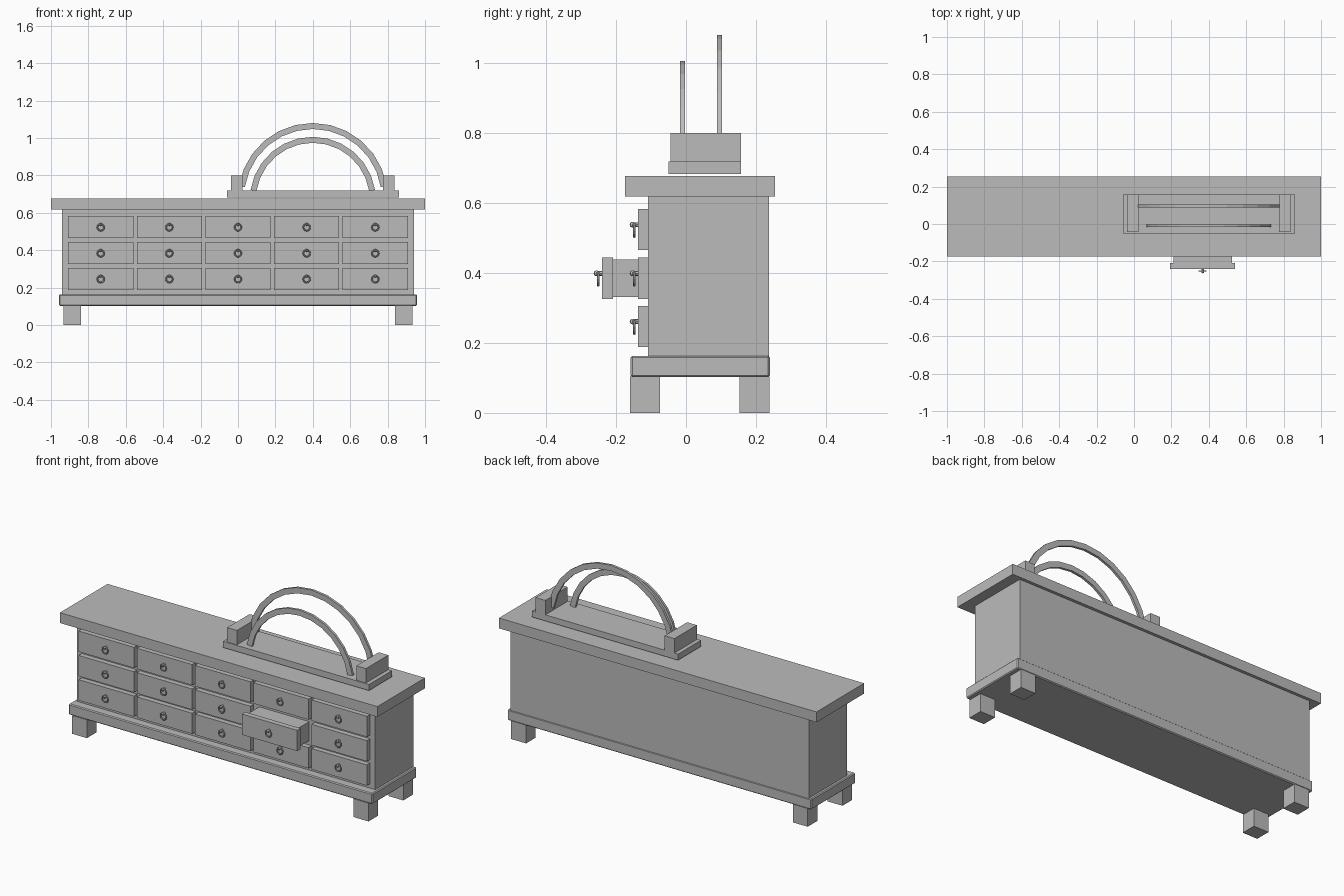
import bpy
import bmesh
from math import radians, cos, sin, pi
from mathutils import Matrix, Vector

cube = bpy.data.objects.get("Cube")
if cube:
    bpy.data.objects.remove(cube, do_unlink=True)

grey = bpy.data.materials.new("plain grey")
grey.use_nodes = True
COLOUR = (0.5, 0.5, 0.5, 1)
grey.diffuse_color = COLOUR
grey.node_tree.nodes["Principled BSDF"].inputs["Base Color"].default_value = COLOUR


def finish(name, bm):
    """Turn a bmesh into a grey object in the scene."""
    bmesh.ops.recalc_face_normals(bm, faces=bm.faces)
    mesh = bpy.data.meshes.new(name)
    bm.to_mesh(mesh)
    bm.free()
    mesh.materials.append(grey)
    obj = bpy.data.objects.new(name, mesh)
    bpy.context.collection.objects.link(obj)
    return obj


def add_box(bm, x, y, z):
    """Add a box from (low, high) pairs on each axis."""
    low, high = Vector((x[0], y[0], z[0])), Vector((x[1], y[1], z[1]))
    matrix = Matrix.Translation((low + high) / 2) @ Matrix.Diagonal((*(high - low), 1))
    bmesh.ops.create_cube(bm, size=1, matrix=matrix)


def box(name, x, y, z, bevel=0):
    bm = bmesh.new()
    add_box(bm, x, y, z)
    if bevel:
        bmesh.ops.bevel(bm, geom=bm.edges[:], offset=bevel, segments=1, affect='EDGES')
    return finish(name, bm)


def ring_pull(name, x, y, z):
    """Small post and knob with a ring hanging from it."""
    bm = bmesh.new()
    turn = Matrix.Rotation(radians(90), 4, 'X')
    bmesh.ops.create_cone(bm, cap_ends=True, segments=8, radius1=0.007, radius2=0.007,
                          depth=0.02, matrix=Matrix.Translation((x, y - 0.008, z + 0.014)) @ turn)
    bmesh.ops.create_uvsphere(bm, u_segments=8, v_segments=6, radius=0.008,
                              matrix=Matrix.Translation((x, y - 0.016, z + 0.014)))
    around, tube = 12, 6
    rows = []
    for i in range(around):
        a = 2 * pi * i / around
        row = []
        for j in range(tube):
            b = 2 * pi * j / tube
            r = 0.018 + 0.004 * cos(b)
            row.append(bm.verts.new((x + r * cos(a), y - 0.011 + 0.004 * sin(b), z + r * sin(a) - 0.002)))
        rows.append(row)
    for i in range(around):
        for j in range(tube):
            n, m = (i + 1) % around, (j + 1) % tube
            bm.faces.new((rows[i][j], rows[n][j], rows[n][m], rows[i][m]))
    finish(name, bm)


def arch(name, radius, top, y, thick=0.032, end=9, steps=12):
    """Flat bent strip, a little less than a half circle."""
    bm = bmesh.new()
    loops = []
    for i in range(steps + 1):
        a = radians(end + (180 - 2 * end) * i / steps)
        corners = ((radius, y[0]), (radius, y[1]), (radius - thick, y[1]), (radius - thick, y[0]))
        loops.append([bm.verts.new((0.4 + r * cos(a), d, top - radius + r * sin(a)))
                      for r, d in corners])
    for a, b in zip(loops, loops[1:]):
        for j in range(4):
            k = (j + 1) % 4
            bm.faces.new((a[j], b[j], b[k], a[k]))
    bm.faces.new(loops[0])
    bm.faces.new(loops[-1])
    finish(name, bm)


# Cabinet
box("cabinet_body", (-0.94, 0.94), (-0.108, 0.237), (0.15, 0.625))
box("base_plinth", (-0.957, 0.957), (-0.158, 0.24), (0.102, 0.163), bevel=0.005)
box("counter_top", (-1, 1), (-0.174, 0.254), (0.618, 0.677))

# Feet
for side, sx in (("right", -1), ("left", 1)):
    for end, y in (("front", (-0.16, -0.074)), ("back", (0.153, 0.239))):
        box(f"{end}_{side}_foot", sorted((sx * 0.84, sx * 0.934)), y, (0, 0.104))

# Drawers, one of them pulled out
for row, z in enumerate((0.247, 0.385, 0.524)):
    for col in range(5):
        x = (col - 2) * 0.367
        pulled = row == 1 and col == 3
        front = -0.24 if pulled else -0.137
        label = f"{row + 1}_{col + 1}"
        box(f"drawer_front_{label}", (x - 0.174, x + 0.174), (front, front + 0.031),
            (z - 0.059, z + 0.059))
        if pulled:
            box("open_drawer_box", (x - 0.157, x + 0.157), (front + 0.03, -0.1),
                (z - 0.054, z + 0.054))
        ring_pull(f"ring_pull_{label}", x, front, z)

# Stand on the counter
box("stand_plate", (-0.06, 0.86), (-0.05, 0.157), (0.683, 0.718))
for side, x in (("right", (-0.037, 0.024)), ("left", (0.776, 0.837))):
    box(f"stand_block_{side}", x, (-0.044, 0.157), (0.717, 0.8))
arch("front_arch", 0.337, 1.006, (-0.017, -0.003))
arch("back_arch", 0.4, 1.08, (0.089, 0.103))
